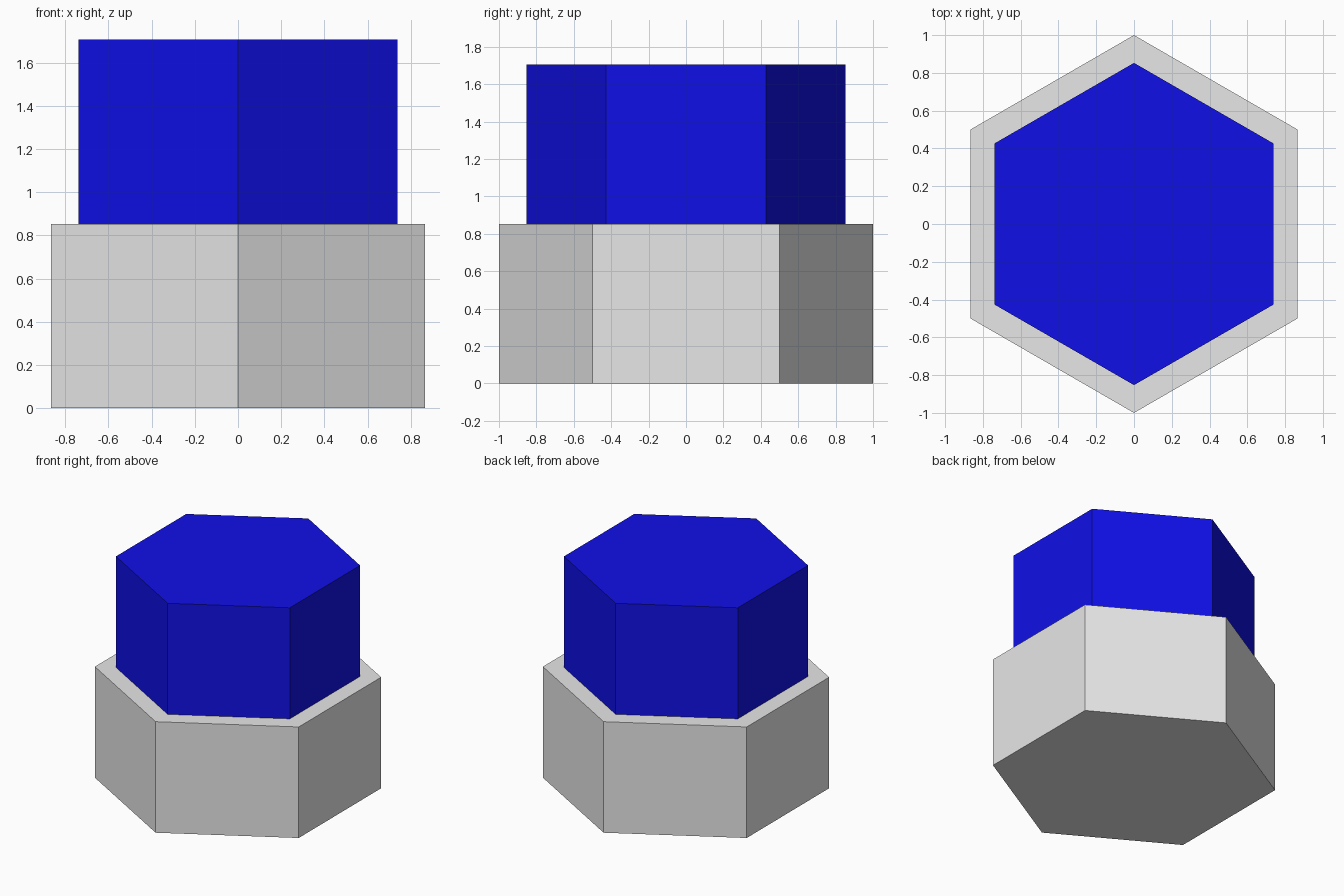
import bpy

cube = bpy.data.objects.get("Cube")
if cube:
    bpy.data.objects.remove(cube, do_unlink=True)


def make_material(name, rgb):
    mat = bpy.data.materials.new(name)
    mat.use_nodes = True
    color = (*rgb, 1.0)
    mat.diffuse_color = color
    mat.node_tree.nodes["Principled BSDF"].inputs["Base Color"].default_value = color
    return mat


def hex_prism(name, radius, bottom, height, mat):
    bpy.ops.mesh.primitive_cylinder_add(
        vertices=6, radius=radius, depth=height,
        location=(0, 0, bottom + height / 2))
    prism = bpy.context.object
    prism.name = name
    prism.data.materials.append(mat)
    return prism


TIER = 0.853  # height of each tier

# Wide grey base with a narrower blue block on top
hex_prism("base", 1.0, 0.0, TIER, make_material("light grey", (0.8, 0.8, 0.8)))
hex_prism("upper_block", 0.853, TIER, TIER, make_material("deep blue", (0.005, 0.005, 0.8)))
